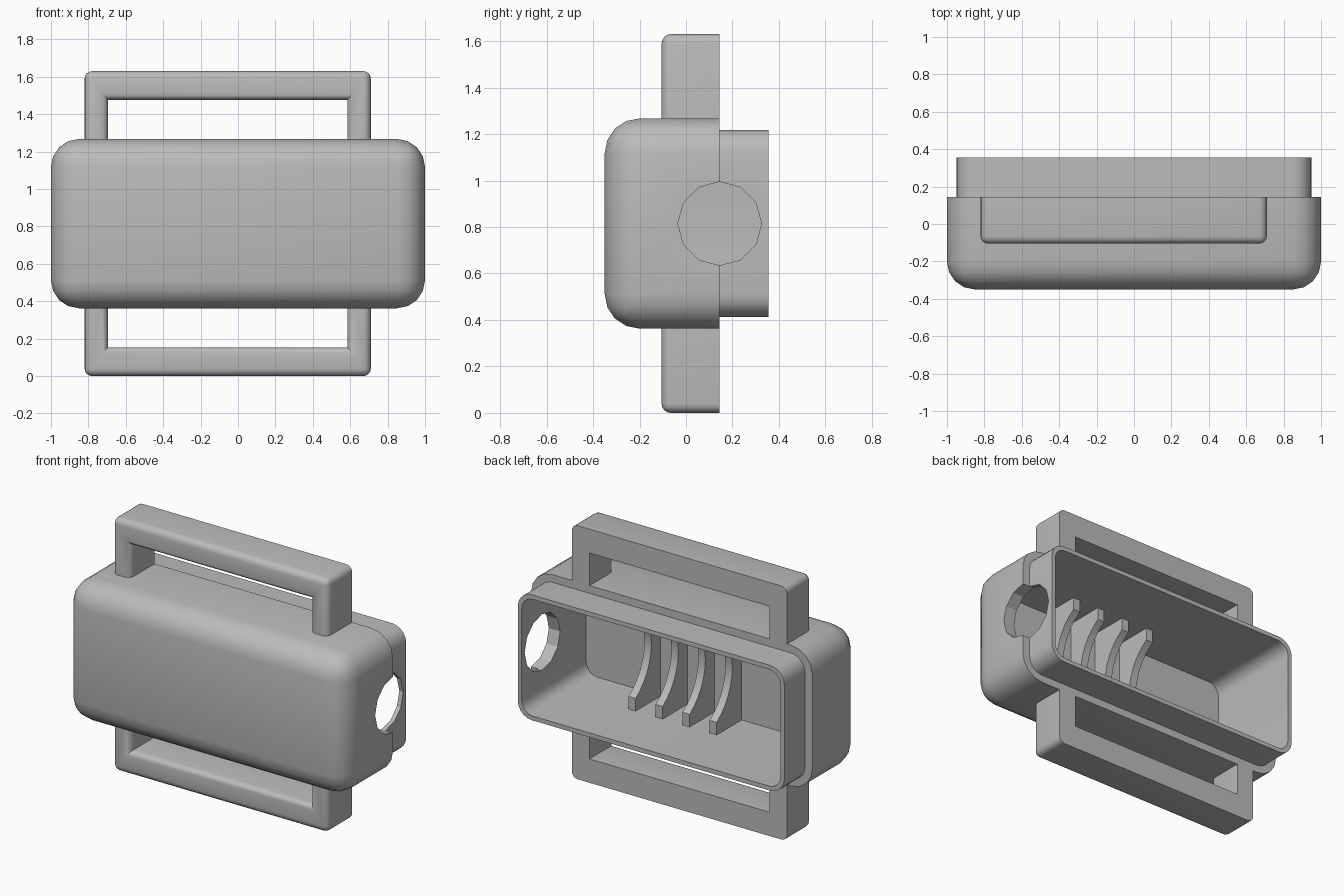
import bpy, bmesh, math
from mathutils import Vector

if "Cube" in bpy.data.objects:
    bpy.data.objects.remove(bpy.data.objects["Cube"], do_unlink=True)

MID_Z = 0.815      # mirror height of the whole part
BACK_Y = 0.145     # seam between body and lip

grey = bpy.data.materials.new("plain_grey")
grey.use_nodes = True
grey.diffuse_color = (0.5, 0.5, 0.5, 1)
grey.node_tree.nodes["Principled BSDF"].inputs["Base Color"].default_value = (0.5, 0.5, 0.5, 1)


def extrude(name, outline, axis, start, end, radius=0, segments=4, rule=None):
    """Extrude a 2D outline along axis 0 (x) or 1 (y), bevel edges chosen by rule."""
    bm = bmesh.new()

    def place(p, d):
        return (d, p[0], p[1]) if axis == 0 else (p[0], d, p[1])

    face = bm.faces.new([bm.verts.new(place(p, start)) for p in outline])
    moved = bmesh.ops.extrude_face_region(bm, geom=[face])["geom"]
    shift = Vector(place((0, 0), end - start))
    bmesh.ops.translate(bm, vec=shift, verts=[g for g in moved if isinstance(g, bmesh.types.BMVert)])
    bmesh.ops.recalc_face_normals(bm, faces=bm.faces)
    if rule:
        edges = [e for e in bm.edges if rule(e.verts[0].co, e.verts[1].co)]
        bmesh.ops.bevel(bm, geom=edges, offset=radius, segments=segments,
                        profile=0.5, affect='EDGES', clamp_overlap=True)
    bmesh.ops.recalc_face_normals(bm, faces=bm.faces)
    mesh = bpy.data.meshes.new(name)
    bm.to_mesh(mesh)
    bm.free()
    mesh.materials.append(grey)
    obj = bpy.data.objects.new(name, mesh)
    bpy.context.collection.objects.link(obj)
    return obj


def rect(half_x, half_z):
    return [(-half_x, MID_Z - half_z), (half_x, MID_Z - half_z),
            (half_x, MID_Z + half_z), (-half_x, MID_Z + half_z)]


def activate(obj):
    bpy.ops.object.select_all(action='DESELECT')
    obj.select_set(True)
    bpy.context.view_layer.objects.active = obj


def combine(obj, tool, operation):
    mod = obj.modifiers.new(operation, 'BOOLEAN')
    mod.operation, mod.object, mod.solver = operation, tool, 'EXACT'
    activate(obj)
    bpy.ops.object.modifier_apply(modifier=mod.name)
    bpy.data.objects.remove(tool, do_unlink=True)


def smooth(obj):
    activate(obj)
    bpy.ops.object.shade_smooth_by_angle(angle=math.radians(28))


def along_y(a, b):
    return abs(a.y - b.y) > 0.01


def not_back(a, b):
    return min(a.y, b.y) < BACK_Y - 0.01


# Rounded body with the thinner lip behind it
body = extrude("body_shell", rect(1, 0.4525), 1, -0.35, BACK_Y, 0.15, 4, not_back)
lip = extrude("lip", rect(0.948, 0.403), 1, -0.05, 0.355, 0.1, 5, along_y)
combine(body, lip, 'UNION')

# Hollow inside, open at the back
cavity = extrude("cavity_cutter", rect(0.92, 0.375), 1, -0.3, 0.5, 0.08, 5, along_y)
combine(body, cavity, 'DIFFERENCE')

# Twelve-sided opening in the left end
ring = [(BACK_Y + 0.18 * math.cos(math.tau * i / 12),
         MID_Z + 0.18 * math.sin(math.tau * i / 12)) for i in range(12)]
combine(body, extrude("hole_cutter", ring, 0, 0.85, 1.1), 'DIFFERENCE')
smooth(body)

# Cradle ribs: plates with a concave arc facing the open back
arc_span = math.radians(57)
arc = []
for i in range(13):
    t = -arc_span + 2 * arc_span * i / 12
    arc.append((BACK_Y - 0.35 * math.cos(t), MID_Z + 0.35 * math.sin(t)))
tip_y = arc[0][0]
rib_outline = ([(-0.31, MID_Z - 0.385), (tip_y, MID_Z - 0.385)] + arc
               + [(tip_y, MID_Z + 0.385), (-0.31, MID_Z + 0.385)])
for i in range(4):
    x = 0.415 - 0.192 * i
    smooth(extrude(f"cradle_rib_{i + 1}", rib_outline, 0, x - 0.025, x + 0.025))

# Strap loops above and below
for name, sign in (("upper_loop", 1), ("lower_loop", -1)):
    foot, inner, outer = (MID_Z + sign * h for h in (0.41, 0.662, 0.815))
    outline = [(-0.82, foot), (-0.82, outer), (0.71, outer), (0.71, foot),
               (0.585, foot), (0.585, inner), (-0.695, inner), (-0.695, foot)]

    def loop_rule(a, b):
        at_foot = abs(a.z - foot) < 0.01 and abs(b.z - foot) < 0.01
        front = max(a.y, b.y) < 0
        outer_corner = along_y(a, b) and abs(a.z - outer) < 0.01
        return (front and not at_foot) or outer_corner

    smooth(extrude(name, outline, 1, -0.105, BACK_Y, 0.04, 4, loop_rule))
